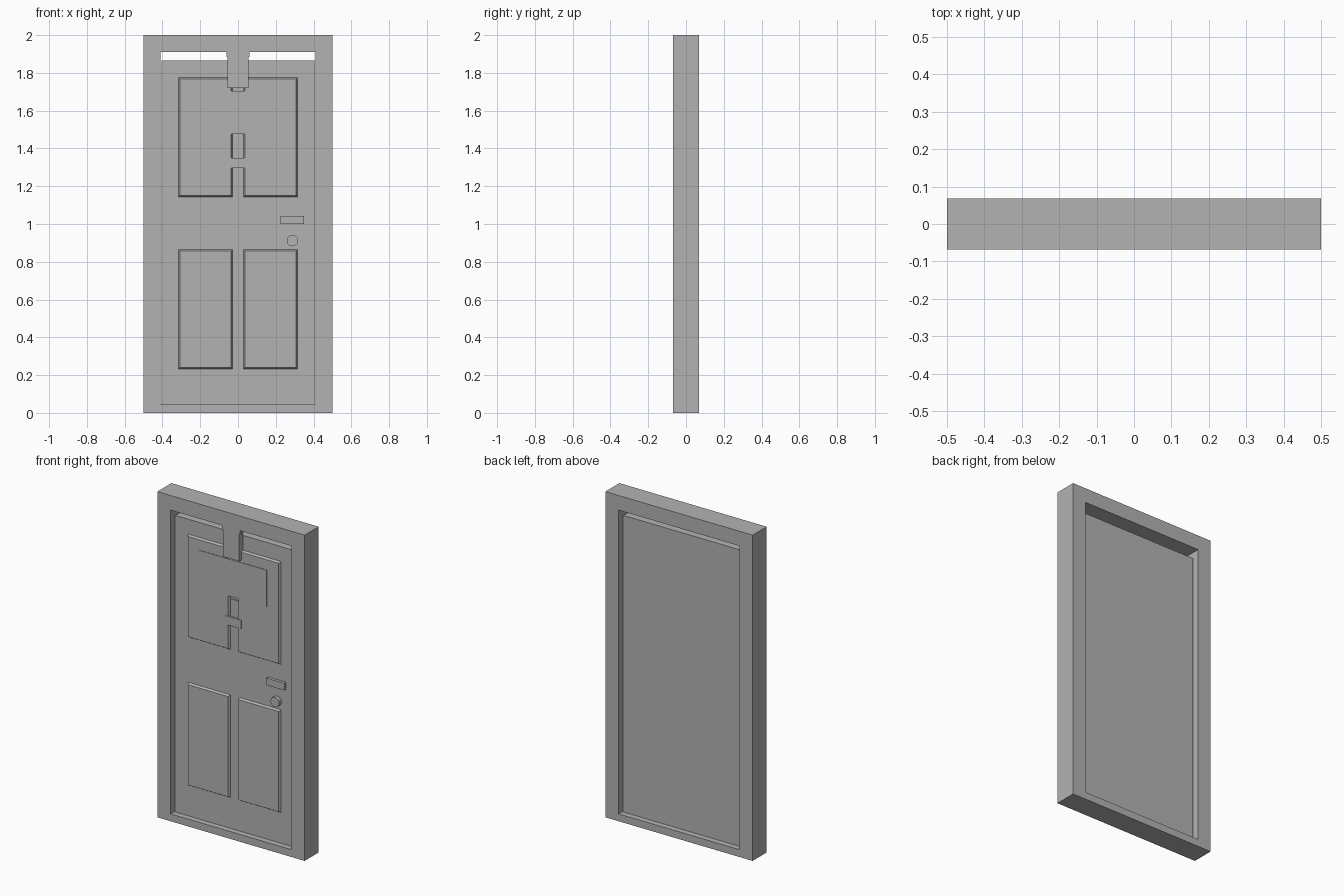
import bpy, bmesh
from mathutils import Matrix

if "Cube" in bpy.data.objects:
    bpy.data.objects.remove(bpy.data.objects["Cube"])

grey = bpy.data.materials.new("plain_grey")
grey.diffuse_color = (0.45, 0.45, 0.45, 1)
grey.use_nodes = True
grey.node_tree.nodes["Principled BSDF"].inputs["Base Color"].default_value = grey.diffuse_color

FRONT = -0.068      # front of the frame
DOOR = -0.032       # front of the door leaf
PANEL = -0.045      # front of the raised panels


def finish(name, bm):
    bmesh.ops.recalc_face_normals(bm, faces=bm.faces)
    me = bpy.data.meshes.new(name)
    bm.to_mesh(me)
    bm.free()
    me.materials.append(grey)
    ob = bpy.data.objects.new(name, me)
    bpy.context.collection.objects.link(ob)
    return ob


def box(name, x0, x1, y0, y1, z0, z1, chamfer=0.0):
    """Box whose front face is optionally drawn in by a chamfer."""
    bm = bmesh.new()
    bmesh.ops.create_cube(bm, size=1)
    cx, cz = (x0 + x1) / 2, (z0 + z1) / 2
    for v in bm.verts:
        c = chamfer if v.co.y < 0 else 0
        v.co = (cx + v.co.x * (x1 - x0 - 2 * c),
                y0 if v.co.y < 0 else y1,
                cz + v.co.z * (z1 - z0 - 2 * c))
    return finish(name, bm)


def ring(name, outer, inner, y0, y1):
    """Rectangular frame extruded in depth; rectangles are x0, x1, z0, z1."""
    bm = bmesh.new()

    def loop(r, y):
        return [bm.verts.new((x, y, z)) for x, z in
                ((r[0], r[2]), (r[1], r[2]), (r[1], r[3]), (r[0], r[3]))]
    loops = [loop(outer, y0), loop(inner, y0), loop(inner, y1), loop(outer, y1)]
    for a, b in zip(loops, loops[1:] + loops[:1]):
        for i in range(4):
            j = (i + 1) % 4
            bm.faces.new((a[i], a[j], b[j], b[i]))
    return finish(name, bm)


# Frame and door leaf, with a gap above the leaf
ring("door_frame", (-0.5, 0.5, 0, 2), (-0.41, 0.41, 0.045, 1.91), FRONT, -FRONT)
box("door_leaf", -0.404, 0.404, DOOR, -DOOR, 0.045, 1.866)

# Four raised panels with chamfered borders
for row, z0, z1 in (("lower", 0.232, 0.866), ("upper", 1.142, 1.776)):
    for side, x0, x1 in (("left", -0.317, -0.027), ("right", 0.027, 0.317)):
        box(f"{row}_{side}_panel", x0, x1, PANEL, DOOR + 0.002, z0, z1, 0.009)

# Hanging bracket, flush with the front of the frame
box("bracket_top", -0.06, 0.06, FRONT, DOOR, 1.885, 1.911)
box("bracket_plate", -0.055, 0.055, FRONT, DOOR, 1.72, 1.886)

# Thin plates in the middle of the upper door
box("sign_plate", -0.228, 0.228, -0.048, DOOR, 1.477, 1.704)
box("small_plate", -0.055, 0.055, -0.048, DOOR, 1.297, 1.35)
box("plate_stem", -0.027, 0.027, -0.036, DOOR, 1.34, 1.457)

# Handle plate and round knob
box("handle_plate", 0.226, 0.35, -0.05, DOOR, 1.0, 1.043)
bm = bmesh.new()
bmesh.ops.create_cone(bm, cap_ends=True, segments=24, radius1=0.03, radius2=0.03,
                      depth=0.024, matrix=Matrix.Translation((0.288, -0.042, 0.912))
                      @ Matrix.Rotation(1.5707963, 4, 'X'))
knob = finish("door_knob", bm)
bpy.context.view_layer.objects.active = knob
knob.select_set(True)
bpy.ops.object.shade_smooth_by_angle()
